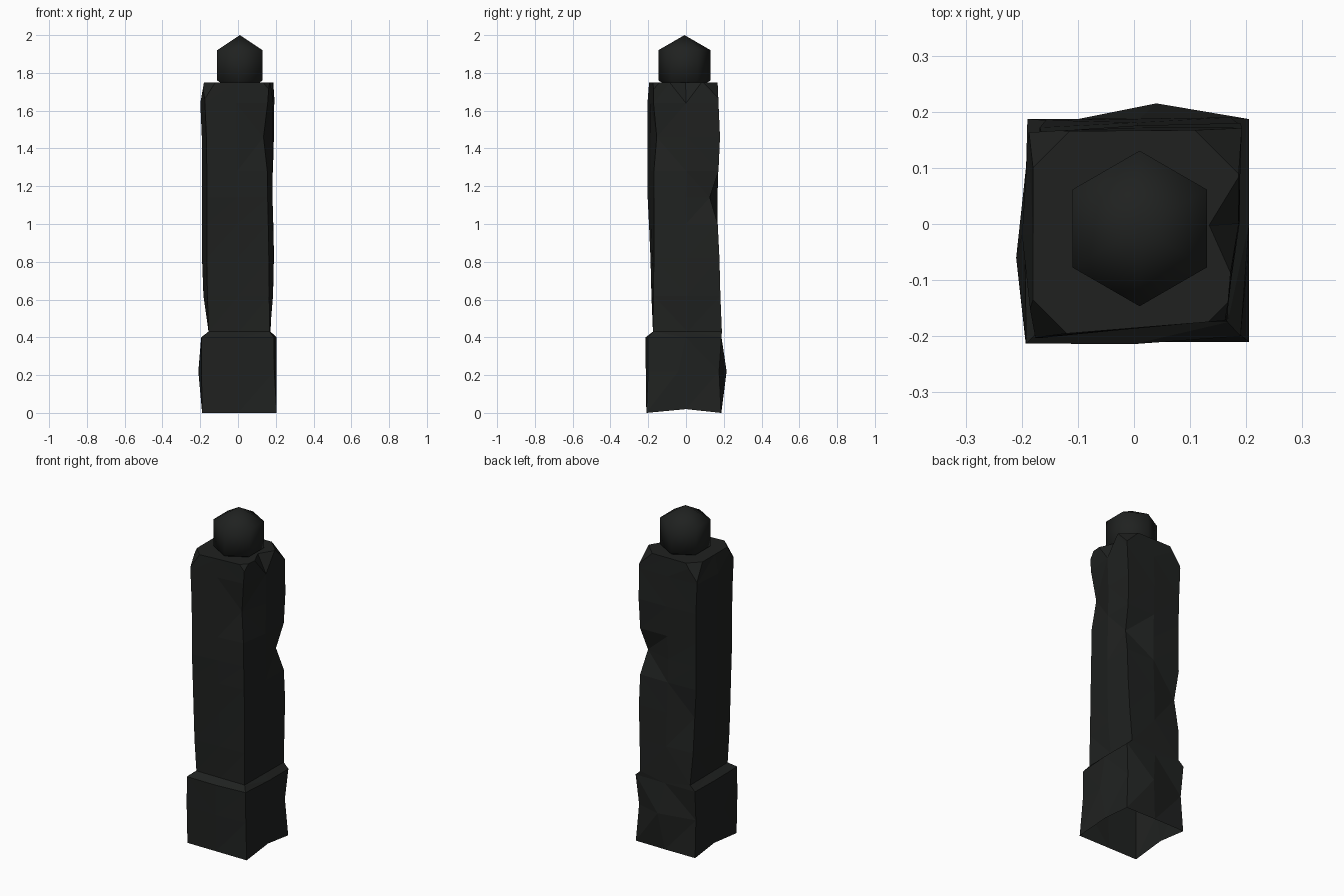
import bpy, bmesh
from mathutils import Vector

if "Cube" in bpy.data.objects:
    bpy.data.objects.remove(bpy.data.objects["Cube"])

stone = bpy.data.materials.new("dark_stone")
stone.diffuse_color = (0.014, 0.0155, 0.0145, 1)
stone.use_nodes = True
stone.node_tree.nodes["Principled BSDF"].inputs["Base Color"].default_value = stone.diffuse_color


def finish(bm, name):
    bmesh.ops.triangulate(bm, faces=bm.faces[:])
    bmesh.ops.recalc_face_normals(bm, faces=bm.faces[:])
    mesh = bpy.data.meshes.new(name)
    bm.to_mesh(mesh)
    bm.free()
    mesh.materials.append(stone)
    ob = bpy.data.objects.new(name, mesh)
    bpy.context.collection.objects.link(ob)
    return ob


def loft(bm, rings):
    rows = [[bm.verts.new(p) for p in r] for r in rings]
    n = len(rows[0])
    for a, b in zip(rows, rows[1:]):
        for i in range(n):
            j = (i + 1) % n
            bm.faces.new((a[i], a[j], b[j], b[i]))
    return rows


def ring(z, pts):
    return [Vector((x, y, z)) for x, y in pts]


def with_mids(r):
    return [p for i in range(4) for p in (r[i], (r[i] + r[(i + 1) % 4]) / 2)]


# Shaft corner order: front left, front right, back right, back left
foot = [(-.155, -.175), (.167, -.175), (.172, .19), (-.157, .185)]
keys = {
    .43: foot,
    .62: [(-.162, -.183), (.165, -.172), (.182, .182), (-.168, .172)],
    .82: [(-.165, -.188), (.163, -.17), (.19, .177), (-.18, .165)],
    1.00: [(-.165, -.196), (.16, -.17), (.188, .168), (-.18, .16)],
    1.14: [(-.165, -.203), (.157, -.17), (.185, .166), (-.178, .16)],
    1.28: [(-.165, -.203), (.155, -.17), (.185, .172), (-.178, .16)],
    1.46: [(-.167, -.203), (.155, -.17), (.19, .18), (-.18, .163)],
    1.64: [(-.175, -.203), (.157, -.172), (.192, .172), (-.188, .163)],
    1.75: [(-.18, -.2), (.165, -.172), (.193, .168), (-.18, .165)],
}
# Chips knocked out of the long edges
chips = {(.82, 3): (.02, -.02), (1.14, 2): (-.02, -.04), (1.46, 1): (-.02, .015)}

bm = bmesh.new()
rings = []
for z, pts in keys.items():
    r = with_mids(ring(z, pts))
    if .6 < z < 1.7:                 # side faces bulge a little
        r[3].x += .012
        r[5].y += .004
        r[7].x -= .018
    for (cz, i), (dx, dy) in chips.items():
        if cz == z:
            r[2 * i] += Vector((dx, dy, 0))
    rings.append(r)
corners = [rings[-1][i].copy() for i in (0, 2, 4, 6)]
rows = loft(bm, rings)
bm.faces.new(rows[-1])

# Small chip in the right top edge
top_edges = [bm.edges.get((rows[-1][a], rows[-1][a + 1])) for a in (2, 3)]
bmesh.ops.subdivide_edges(bm, edges=top_edges, cuts=1)
for v in bm.verts:
    if (v.co - (corners[1] + corners[2]) / 2).length < .001:
        v.co.x -= .045
bmesh.ops.triangulate(bm, faces=bm.faces[:])

# Worn top corners
wear = ((-1, -1, .065, .09), (1, -1, .03, .04), (1, 1, .085, .08), (-1, 1, .065, .09))
for c, (sx, sy, d, h) in zip(corners, wear):
    cut = bmesh.ops.bisect_plane(bm, geom=bm.verts[:] + bm.edges[:] + bm.faces[:],
                                 plane_co=c - Vector((sx * d, 0, 0)),
                                 plane_no=(sx / d, sy / d, 1 / h), clear_outer=True)
    rim = [e for e in cut["geom_cut"] if isinstance(e, bmesh.types.BMEdge)]
    bmesh.ops.holes_fill(bm, edges=rim, sides=0)
finish(bm, "shaft")

# Plinth, open underneath: corners alternate with side midpoints, from front left
bottom = ring(0, [(-.19, -.21), (0, -.21), (.205, -.21), (.2, 0), (.205, .185),
                  (.01, .187), (-.19, .185), (-.187, 0)])
bottom[3].z = bottom[7].z = .02
middle = ring(.22, [(-.193, -.213), (0, -.213), (.192, -.2), (.205, -.04), (.19, .175),
                    (.04, .215), (-.185, .17), (-.21, -.06)])
upper = ring(.4, [(-.192, -.213), (0, -.214), (.19, -.2), (.205, 0), (.205, .187),
                  (.01, .188), (-.19, .187), (-.195, 0)])
bm = bmesh.new()
loft(bm, [bottom, middle, upper, with_mids(ring(.43, foot))])
finish(bm, "plinth")

# Six-sided smooth ball on top
bm = bmesh.new()
bmesh.ops.create_uvsphere(bm, u_segments=6, v_segments=3, radius=.16)
bmesh.ops.translate(bm, verts=bm.verts[:], vec=(.01, -.008, 1.84))
for face in bm.faces:
    face.smooth = True
finish(bm, "ball")
